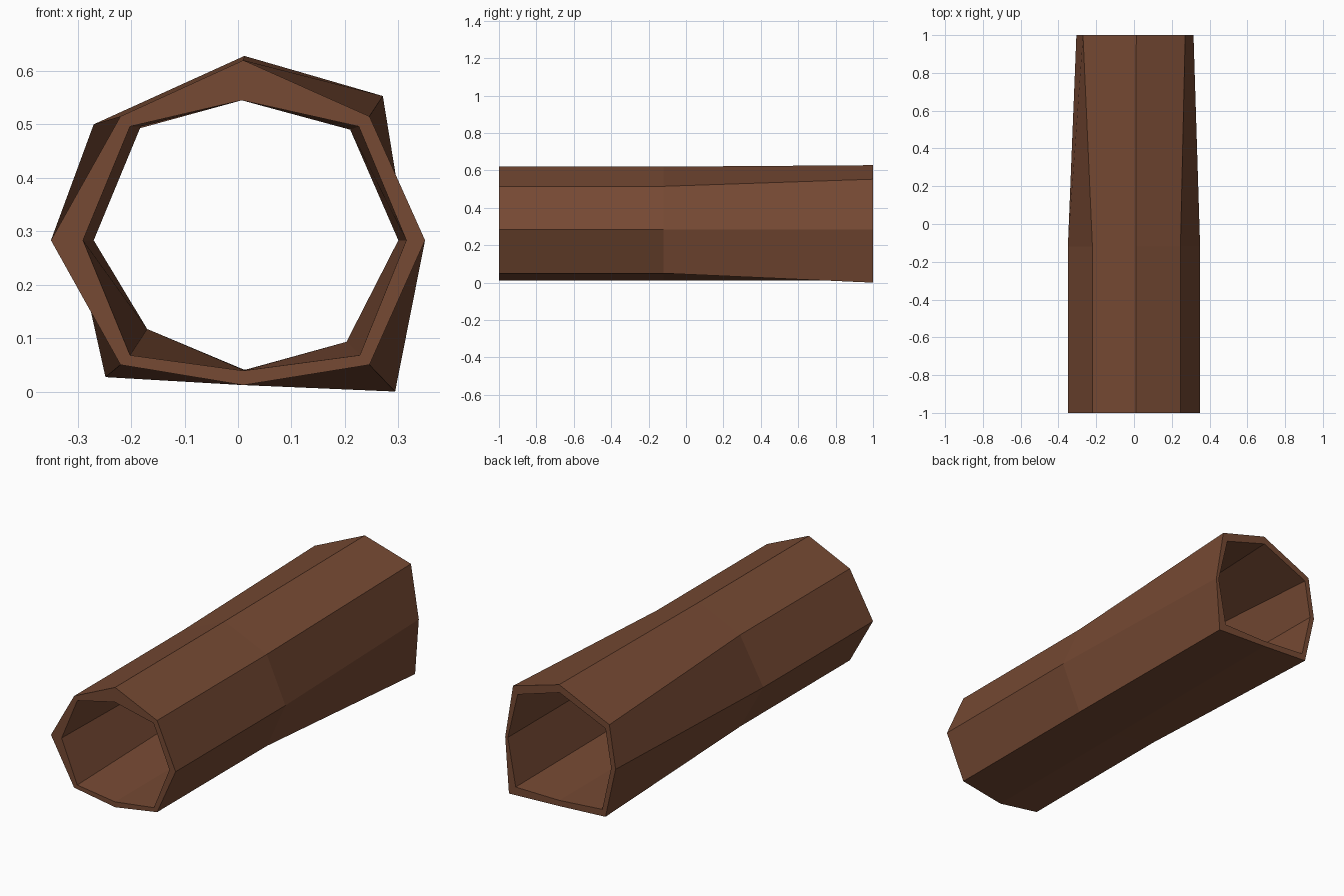
import bpy, bmesh

if "Cube" in bpy.data.objects:
    bpy.data.objects.remove(bpy.data.objects["Cube"])

# Cross-sections (x, z), clockwise from the top point
outer_front = [(.01, .62), (.246, .515), (.35, .283), (.246, .05),
               (.01, .012), (-.22, .05), (-.35, .283), (-.22, .515)]
outer_back = [(.012, .628), (.271, .553), (.315, .283), (.294, 0),
              (.012, .012), (-.248, .027), (-.305, .283), (-.27, .5)]
inner_front = [(.007, .545), (.226, .496), (.315, .283), (.228, .068),
               (.01, .039), (-.202, .068), (-.29, .283), (-.202, .496)]
inner_mid = [(.007, .545), (.21, .49), (.3, .283), (.203, .093),
             (.011, .04), (-.17, .117), (-.27, .283), (-.182, .496)]
inner_back = [(.01, .588), (.245, .516), (.3, .283), (.256, .043),
              (.011, .041), (-.23, .06), (-.28, .283), (-.248, .475)]

# Rings run along the outside, then return through the bore
MID = -.12
loops = [(-1, outer_front), (MID, outer_front), (1, outer_back),
         (1, inner_back), (MID, inner_mid), (-1, inner_front)]

bm = bmesh.new()
rings = [[bm.verts.new((x, y, z)) for x, z in sec] for y, sec in loops]
for i, a in enumerate(rings):
    b = rings[(i + 1) % len(rings)]
    for k in range(8):
        n = (k + 1) % 8
        bm.faces.new((a[k], a[n], b[n], b[k]))
bmesh.ops.recalc_face_normals(bm, faces=bm.faces)

# Hollow log object
mesh = bpy.data.meshes.new("hollow_log")
bm.to_mesh(mesh)
bm.free()
log = bpy.data.objects.new("hollow_log", mesh)
bpy.context.collection.objects.link(log)

bark = bpy.data.materials.new("bark_brown")
bark.diffuse_color = (.18, .067, .033, 1)
bark.use_nodes = True
bark.node_tree.nodes["Principled BSDF"].inputs["Base Color"].default_value = bark.diffuse_color
mesh.materials.append(bark)
